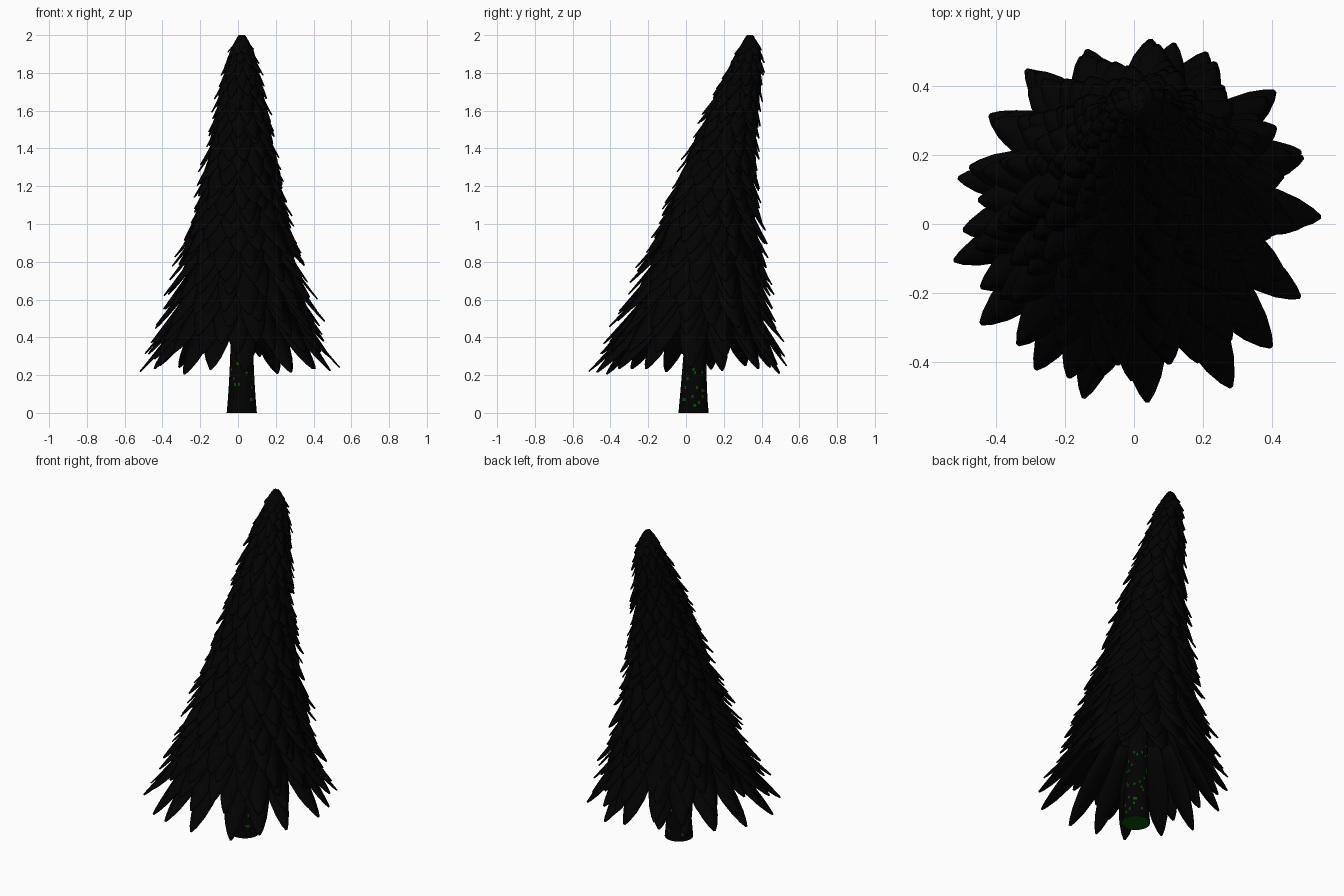
import bpy, bmesh, math, random
from mathutils import Vector

if "Cube" in bpy.data.objects:
    bpy.data.objects.remove(bpy.data.objects["Cube"])

random.seed(4)


def material(name, rgb):
    m = bpy.data.materials.new(name)
    m.diffuse_color = (*rgb, 1)
    m.use_nodes = True
    m.node_tree.nodes["Principled BSDF"].inputs["Base Color"].default_value = m.diffuse_color
    return m


BLACK = material("near black", (0.0006, 0.0006, 0.0006))
GREEN = material("dark green", (0.001, 0.08, 0.001))

# height, centre y, outer foliage radius
PROFILE = [(0.0, 0.0, 0.57), (0.2, 0.0, 0.53), (0.4, 0.05, 0.455), (0.6, 0.07, 0.39),
           (0.8, 0.095, 0.335), (1.0, 0.13, 0.275), (1.2, 0.155, 0.23), (1.4, 0.195, 0.185),
           (1.6, 0.245, 0.15), (1.8, 0.31, 0.105), (1.9, 0.335, 0.075), (1.96, 0.338, 0.045),
           (2.0, 0.34, 0.01)]


def sample(z):
    z = max(0, min(2, z))
    for a, b in zip(PROFILE, PROFILE[1:]):
        if z <= b[0]:
            t = (z - a[0]) / (b[0] - a[0])
            return Vector((0.005 + 0.008 * z, a[1] + t * (b[1] - a[1]), z)), a[2] + t * (b[2] - a[2])


def finish(name, bm, mats):
    bmesh.ops.recalc_face_normals(bm, faces=bm.faces)
    me = bpy.data.meshes.new(name)
    bm.to_mesh(me)
    bm.free()
    for m in mats:
        me.materials.append(m)
    for p in me.polygons:
        p.use_smooth = len(p.vertices) < 5
    ob = bpy.data.objects.new(name, me)
    bpy.context.collection.objects.link(ob)
    return ob


def tube(bm, rings, sides=24):
    """Loft circles given as (centre, radius)."""
    loops = [[bm.verts.new(c + Vector((math.cos(a), math.sin(a), 0)) * r)
              for a in (2 * math.pi * i / sides for i in range(sides))] for c, r in rings]
    for lo, hi in zip(loops, loops[1:]):
        for i in range(sides):
            j = (i + 1) % sides
            bm.faces.new((lo[i], lo[j], hi[j], hi[i]))
    return loops


# Trunk, black bark with small green flecks and a green cut end
bm = bmesh.new()
rings = []
for i in range(61):
    z = 0.95 * i / 60
    rings.append((Vector((0.02, 0.04 + 0.08 * z * z, z)), 0.05 + 0.03 * math.exp(-z * 3.2)))
loops = tube(bm, rings, 40)
for f in bm.faces:
    if random.random() < 0.04:
        f.material_index = 1
bm.faces.new(loops[0]).material_index = 1
bm.faces.new(loops[-1])
finish("trunk", bm, [BLACK, GREEN])

# Rounded tip of the crown
bm = bmesh.new()
rings = [(sample(z)[0], r) for z, r in ((1.8, 0.07), (1.88, 0.068), (1.93, 0.056), (1.97, 0.036),
                                        (1.99, 0.02), (2.0, 0.006))]
loops = tube(bm, rings)
bm.faces.new(loops[-1])
finish("crown_tip", bm, [BLACK])

# Drooping leaves in staggered rows, flaring away from the stem
SHAPE = [(0, 0.55), (0.2, 0.85), (0.42, 1.0), (0.64, 0.92), (0.82, 0.66), (0.94, 0.34), (1, 0.08)]


def leaf(bm, ang, z_tip, r_scale, length, width):
    out = Vector((math.cos(ang), math.sin(ang), 0))
    side = Vector((-out.y, out.x, 0))
    c1, r1 = sample(z_tip)
    c0, r0 = sample(z_tip + length)
    root = c0 + out * r0 * 0.6
    tip = c1 + out * r1 * r_scale
    rows = []
    for t, w in SHAPE:
        p = root.lerp(tip, t) - out * 0.02 * length * math.sin(math.pi * t)
        h = w * width / 2
        rows.append([bm.verts.new(p + side * h * s - out * abs(s) * h * 0.15) for s in (-1, 0, 1)])
    for a, b in zip(rows, rows[1:]):
        for k in (0, 1):
            bm.faces.new((a[k], b[k], b[k + 1], a[k + 1]))


bm = bmesh.new()
z, row = 0.225, 0
while z < 1.92:
    f = (z - 0.22) / 1.7
    count = round(17 - 7 * f)
    length = min(0.38 - 0.22 * f, 1.985 - z)
    radius = sample(z)[1]
    width = max(0.055, min(0.135, 2 * math.pi * radius / count * 1.05))
    for i in range(count):
        a = 2 * math.pi * (i + 0.5 * (row % 2) + random.uniform(-0.2, 0.2)) / count + row * 0.13
        leaf(bm, a, z + random.uniform(-0.02, 0.03), random.uniform(0.96, 1.07), length,
             width * random.uniform(0.85, 1.1))
    z += 0.08 - 0.02 * f
    row += 1
leaves = finish("leaves", bm, [BLACK])
mod = leaves.modifiers.new("thickness", 'SOLIDIFY')
mod.thickness = 0.006
mod.offset = 0
